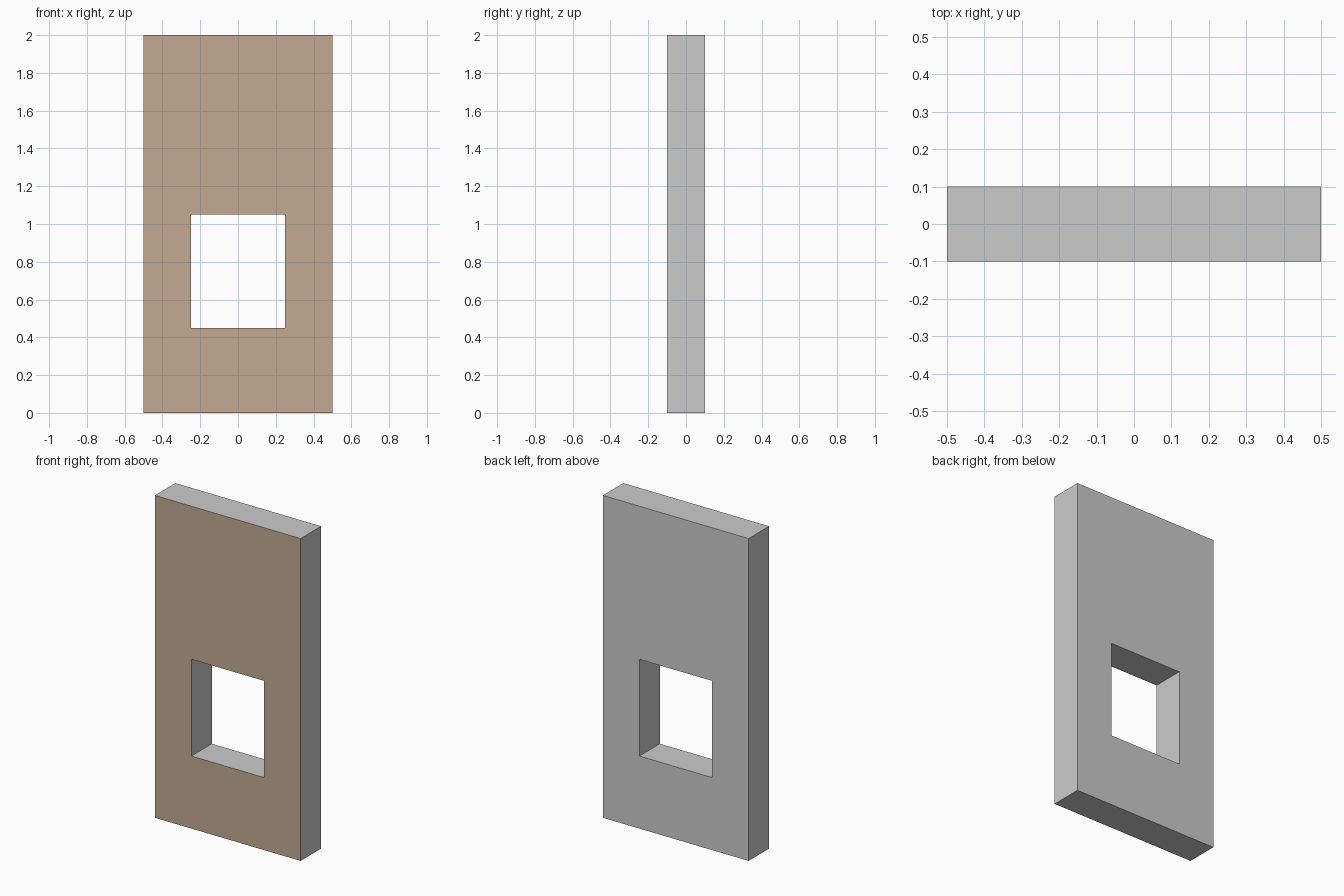
import bpy, bmesh

if "Cube" in bpy.data.objects:
    bpy.data.objects.remove(bpy.data.objects["Cube"])

HALF_DEPTH = 0.1


def rect(x0, x1, z0, z1):
    return [(x0, z0), (x1, z0), (x1, z1), (x0, z1)]


outer = rect(-0.5, 0.5, 0.0, 2.0)
opening = rect(-0.25, 0.25, 0.45, 1.05)

bm = bmesh.new()


def ring(points, y):
    return [bm.verts.new((x, y, z)) for x, z in points]


def bridge(a, b, material=0):
    for i in range(4):
        j = (i + 1) % 4
        bm.faces.new((a[i], a[j], b[j], b[i])).material_index = material


# Corner loops of the wall outline and the window opening
front_out, front_in = ring(outer, -HALF_DEPTH), ring(opening, -HALF_DEPTH)
back_out, back_in = ring(outer, HALF_DEPTH), ring(opening, HALF_DEPTH)

bridge(front_out, front_in, 1)   # coloured front face
bridge(front_in, back_in)        # window reveal
bridge(back_in, back_out)        # back face
bridge(back_out, front_out)      # outer edges
bmesh.ops.recalc_face_normals(bm, faces=bm.faces)

mesh = bpy.data.meshes.new("window_wall")
bm.to_mesh(mesh)
bm.free()

# Grey body uses an empty slot, the front is brown
brown = bpy.data.materials.new("brown_front")
brown.diffuse_color = (0.55, 0.40, 0.29, 1.0)
brown.use_nodes = True
brown.node_tree.nodes["Principled BSDF"].inputs["Base Color"].default_value = brown.diffuse_color
mesh.materials.append(None)
mesh.materials.append(brown)

wall = bpy.data.objects.new("window_wall", mesh)
bpy.context.collection.objects.link(wall)
